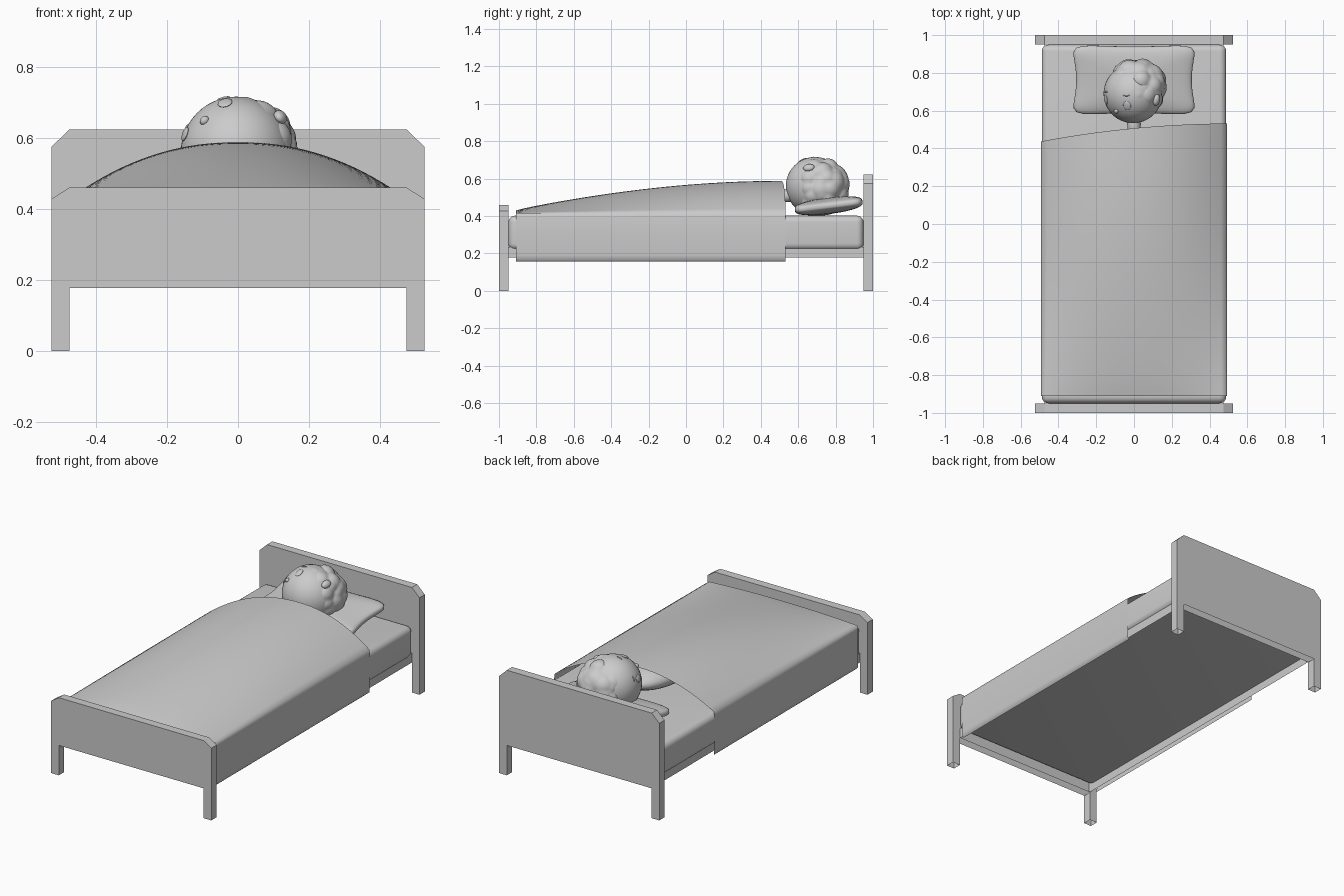
import bpy, bmesh, math
from mathutils import Vector, Matrix, noise

if "Cube" in bpy.data.objects:
    bpy.data.objects.remove(bpy.data.objects["Cube"])

grey = bpy.data.materials.new("plain_grey")
grey.diffuse_color = (0.6, 0.6, 0.6, 1)
grey.use_nodes = True
grey.node_tree.nodes["Principled BSDF"].inputs["Base Color"].default_value = grey.diffuse_color


def add(name, bm, smooth=True, angle=40, recalc=True, open_below=False):
    if recalc:
        bmesh.ops.recalc_face_normals(bm, faces=bm.faces)
    if open_below:
        under = [f for f in bm.faces if f.normal.z < -0.9]
        bmesh.ops.delete(bm, geom=under, context='FACES')
    me = bpy.data.meshes.new(name)
    bm.to_mesh(me)
    bm.free()
    ob = bpy.data.objects.new(name, me)
    bpy.context.collection.objects.link(ob)
    me.materials.append(grey)
    if smooth:
        bpy.ops.object.select_all(action='DESELECT')
        ob.select_set(True)
        bpy.context.view_layer.objects.active = ob
        bpy.ops.object.shade_smooth_by_angle(angle=math.radians(angle))
    return ob


def box(name, x0, x1, y0, y1, z0, z1, bevel=0.0, open_below=False):
    bm = bmesh.new()
    bmesh.ops.create_cube(bm, size=1)
    for v in bm.verts:
        v.co = ((x0 + x1) / 2 + v.co.x * (x1 - x0),
                (y0 + y1) / 2 + v.co.y * (y1 - y0),
                (z0 + z1) / 2 + v.co.z * (z1 - z0))
    if bevel:
        bmesh.ops.bevel(bm, geom=bm.edges[:], offset=bevel, segments=6,
                        profile=0.5, affect='EDGES')
    return add(name, bm, bevel > 0, open_below=open_below)


def ball(name, loc, scale, rot=None, seg=32):
    bm = bmesh.new()
    bmesh.ops.create_uvsphere(bm, u_segments=seg, v_segments=seg // 2, radius=1)
    m = rot.to_4x4() if rot else Matrix()
    bm.transform(Matrix.Translation(loc) @ m @ Matrix.Diagonal((*scale, 1)))
    return add(name, bm, angle=60)


def end_board(name, y0, top, cut):
    """Panel with chamfered top corners and two square legs, open underneath."""
    half = [(0.475, top), (0.525, cut), (0.525, 0), (0.475, 0), (0.475, 0.177)]
    pts = half + [(-x, z) for x, z in reversed(half)]
    front, back = [], []
    bm = bmesh.new()
    for x, z in pts:
        front.append(bm.verts.new((x, y0, z)))
        back.append(bm.verts.new((x, y0 + 0.05, z)))
    bm.faces.new(front)
    bm.faces.new(back)
    for i in range(len(pts)):
        bm.faces.new((front[i - 1], front[i], back[i], back[i - 1]))
    add(name, bm, False, open_below=True)


# Bed frame: end boards, side rails and mattress
end_board("headboard", 0.95, 0.623, 0.575)
end_board("footboard", -1.0, 0.46, 0.428)
for side, label in ((-1, "left_rail"), (1, "right_rail")):
    x0, x1 = sorted((side * 0.470, side * 0.475))
    box(label, x0, x1, -0.95, 0.95, 0.178, 0.235, open_below=True)
box("mattress", -0.488, 0.488, -0.949, 0.949, 0.218, 0.402, 0.035)

# Pillow: puffed shape with pinched sides, tilted against the headboard
bm = bmesh.new()
bmesh.ops.create_uvsphere(bm, u_segments=64, v_segments=32, radius=1)
for v in bm.verts:
    x, y, z = v.co
    r = math.hypot(x, y)
    if r > 1e-5:
        k = r * r / ((abs(x) ** 7 + abs(y) ** 7) ** (1 / 7))
        x, y = x / r * k, y / r * k
    v.co = (x * (0.306 + 0.037 * y * y), y * (0.178 + 0.014 * x * x),
            0.044 * math.copysign(abs(z) ** 0.65, z))
bm.transform(Matrix.Translation((0, 0.763, 0.455)) @ Matrix.Rotation(math.radians(7), 4, 'X'))
for v in bm.verts:
    v.co.z = max(v.co.z, 0.401)
add("pillow", bm, angle=80)

# Blanket: thin domed sheet with sides hanging down and a slanted upper edge
section = [(-0.480, 0.157), (-0.489, 0.165), (-0.492, 0.19), (-0.492, 0.30), (-0.492, 0.395)]
NX, NY = 36, 32
cols = section + [(-0.488 + 0.976 * i / NX, None) for i in range(NX + 1)]
cols += [(-x, z) for x, z in reversed(section)]
bm = bmesh.new()
grid = []
for j in range(NY + 1):
    t = j / NY
    ridge = 0.43 + 0.158 * math.sin(math.pi / 2 * t) ** 0.88
    row = []
    for x, z in cols:
        s = x / 0.49
        y_end = 0.507 + 0.047 * s - 0.022 * s * s
        if z is None:
            z = 0.415 + (ridge - 0.415) * (1 - abs(x / 0.494) ** 2.15)
        row.append(bm.verts.new((x, -0.91 + t * (y_end + 0.91), z)))
    grid.append(row)
for j in range(NY):
    for i in range(len(cols) - 1):
        bm.faces.new((grid[j][i], grid[j][i + 1], grid[j + 1][i + 1], grid[j + 1][i]))
add("blanket", bm, angle=120, recalc=False)

# Sleeper: body under the blanket, neck and head
ball("torso", (0, 0.22, 0.47), (0.15, 0.285, 0.075))
ball("neck", (0, 0.53, 0.508), (0.036, 0.08, 0.034))
head_c = Vector((-0.005, 0.69, 0.56))
ball("head", head_c, (0.156, 0.156, 0.156), seg=48)

# Hair: cap of soft rounded curls pushed towards the back of the head
bm = bmesh.new()
bmesh.ops.create_icosphere(bm, subdivisions=5, radius=1)
hair_c = head_c + Vector((0.021, 0.030, -0.004))
for v in bm.verts:
    d = v.co.normalized()
    cell = noise.voronoi(d * 1.9 + Vector((0.3, 0.7, 0.4)))[0][0]
    v.co = hair_c + d * (0.165 - 0.035 * min(cell, 0.9) ** 2)
add("hair", bm, angle=80)


# Face details: flattened ovals set on the head surface
def on_head(name, x, y, z, w, h, depth=0.006, out=0.156):
    d = (Vector((x, y, z)) - head_c).normalized()
    side = Vector((0, 1, 0)).cross(d).normalized()
    rot = Matrix((side, d.cross(side), d)).transposed()
    ball(name, head_c + d * out, (w, h, depth), rot, 20)


on_head("right_eye", -0.155, 0.657, 0.613, 0.021, 0.026)
on_head("left_eye", -0.037, 0.625, 0.70, 0.021, 0.026)
on_head("nose", -0.092, 0.60, 0.646, 0.014, 0.012, 0.012)
on_head("right_eyebrow", -0.150, 0.70, 0.625, 0.016, 0.004, 0.004)
on_head("left_eyebrow", -0.040, 0.68, 0.71, 0.018, 0.004, 0.004)
on_head("ear", 0.117, 0.657, 0.657, 0.021, 0.031, 0.016, 0.162)
